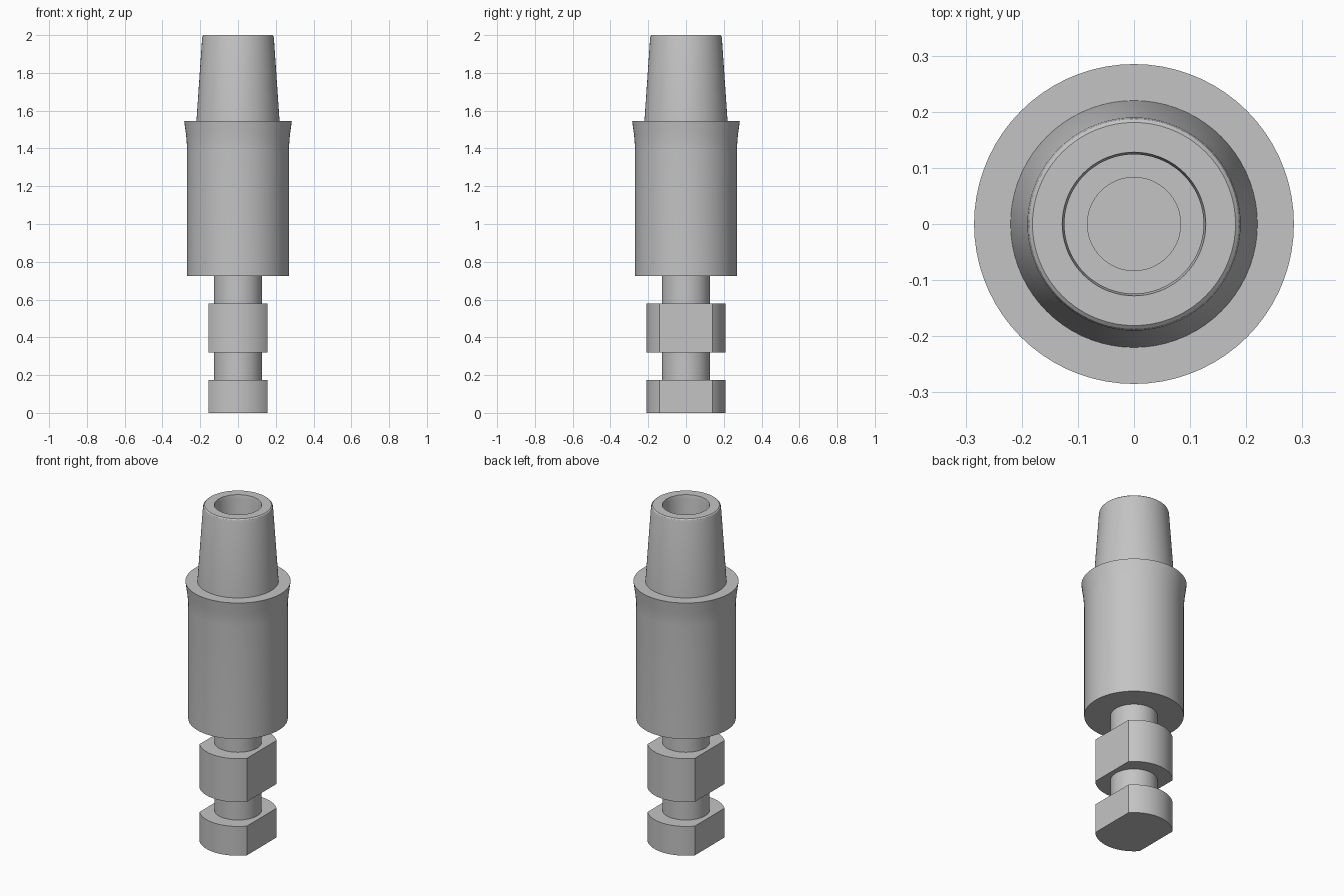
import bpy, bmesh, math
from mathutils import Vector

cube = bpy.data.objects.get("Cube")
if cube:
    bpy.data.objects.remove(cube, do_unlink=True)

SEGMENTS = 72

metal = bpy.data.materials.new("grey metal")
metal.use_nodes = True
GREY = (0.55, 0.55, 0.55, 1)
metal.diffuse_color = GREY
metal.node_tree.nodes["Principled BSDF"].inputs["Base Color"].default_value = GREY


def finish(name, bm):
    bmesh.ops.recalc_face_normals(bm, faces=bm.faces)
    mesh = bpy.data.meshes.new(name)
    bm.to_mesh(mesh)
    bm.free()
    mesh.materials.append(metal)
    obj = bpy.data.objects.new(name, mesh)
    bpy.context.collection.objects.link(obj)
    bpy.ops.object.select_all(action='DESELECT')
    obj.select_set(True)
    bpy.context.view_layer.objects.active = obj
    bpy.ops.object.shade_smooth_by_angle(angle=math.radians(28))
    return obj


def lathe(name, profile):
    """Spin (radius, height) points around the vertical axis."""
    bm = bmesh.new()
    verts = [bm.verts.new((r, 0, z)) for r, z in profile]
    edges = [bm.edges.new(pair) for pair in zip(verts, verts[1:])]
    bmesh.ops.spin(bm, geom=verts + edges, cent=(0, 0, 0), axis=(0, 0, 1),
                   angle=math.tau, steps=SEGMENTS, use_merge=True)
    bmesh.ops.remove_doubles(bm, verts=bm.verts, dist=1e-5)
    return finish(name, bm)


def flatted_lug(name, bottom, top, radius=0.21, half_width=0.157):
    """Round disc with a flat cut on the left and right sides."""
    bm = bmesh.new()
    bmesh.ops.create_cone(bm, cap_ends=True, segments=SEGMENTS, radius1=radius,
                          radius2=radius, depth=top - bottom)
    bmesh.ops.translate(bm, verts=bm.verts, vec=(0, 0, (top + bottom) / 2))
    for side in (1, -1):
        bmesh.ops.bisect_plane(bm, geom=bm.verts[:] + bm.edges[:] + bm.faces[:],
                               plane_co=Vector((side * half_width, 0, 0)),
                               plane_no=Vector((side, 0, 0)), clear_outer=True)
        bmesh.ops.holes_fill(bm, edges=[e for e in bm.edges if e.is_boundary])
    return finish(name, bm)


# Main body with flared collar, tapered neck and stepped bore
lathe("body", [
    (0, 0.725), (0.27, 0.725), (0.27, 1.40), (0.272, 1.44), (0.276, 1.48),
    (0.285, 1.545), (0.22, 1.545), (0.190, 1.985), (0.187, 1.995), (0.181, 2.0),
    (0.128, 2.0), (0.124, 1.98), (0.124, 1.10), (0.083, 1.10), (0.083, 1.0), (0, 1.0),
])

# Thin shaft joining the lugs to the body
lathe("shaft", [(0, 0.1), (0.128, 0.1), (0.128, 0.73), (0, 0.73)])

# Lugs with two flats
flatted_lug("upper_lug", 0.32, 0.58)
flatted_lug("lower_lug", 0.0, 0.175)
